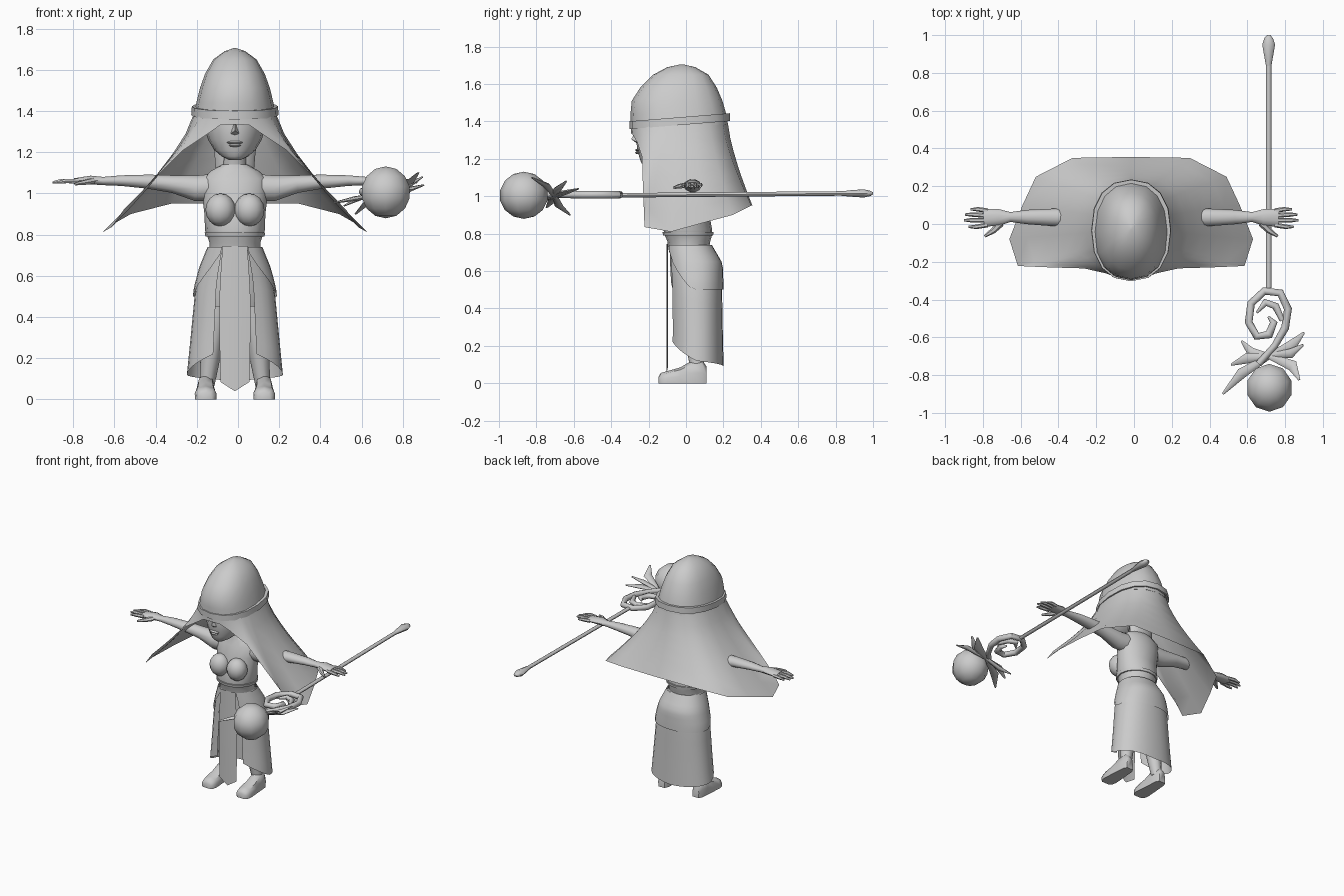
import bpy, bmesh, math
from mathutils import Vector

C = -0.015  # body centre line
grey = bpy.data.materials.new("plain grey")
grey.diffuse_color = (0.6, 0.6, 0.6, 1)


def make(name, verts, faces):
    me = bpy.data.meshes.new(name)
    me.from_pydata([tuple(v) for v in verts], [], faces)
    bm = bmesh.new()
    bm.from_mesh(me)
    bmesh.ops.remove_doubles(bm, verts=bm.verts, dist=0.0005)
    bmesh.ops.recalc_face_normals(bm, faces=bm.faces)
    bm.to_mesh(me)
    bm.free()
    ob = bpy.data.objects.new(name, me)
    me.materials.append(grey)
    bpy.context.collection.objects.link(ob)
    return ob


def loft(name, rings, closed=True, caps=True):
    n = len(rings[0])
    verts = [p for r in rings for p in r]
    faces = []
    for i in range(len(rings) - 1):
        for j in range(n if closed else n - 1):
            k = (j + 1) % n
            faces.append((i * n + j, i * n + k, (i + 1) * n + k, (i + 1) * n + j))
    if closed and caps:
        faces.append(tuple(range(n))[::-1])
        faces.append(tuple(range((len(rings) - 1) * n, len(rings) * n)))
    return make(name, verts, faces)


def power(v, e):
    return math.copysign(abs(v) ** e, v)


def oval(a, hx, y0, y1, e=1.0):
    """Point on an oval, angle measured from the front."""
    return (C + hx * power(math.sin(a), e),
            (y0 + y1) / 2 - (y1 - y0) / 2 * power(math.cos(a), e))


def body(name, rows, n=16, e=1.0, caps=True, tilt=0):
    """Stack of ovals; rows are (z, half width, front y, back y)."""
    rings = []
    for z, hx, y0, y1 in rows:
        ring = []
        for j in range(n):
            x, y = oval(math.tau * j / n, hx, y0, y1, e)
            ring.append((x, y, z + tilt * y))
        rings.append(ring)
    return loft(name, rings, True, caps)


def tube(name, pts, sizes, n=8):
    """Tapered tube along a path; sizes are (side radius, up radius)."""
    pts = [Vector(p) for p in pts]
    d = (pts[-1] - pts[0]).normalized()
    ref = Vector((0, 1, 0)) if abs(d.z) > 0.8 else Vector((0, 0, 1))
    rings = []
    for i, p in enumerate(pts):
        t = (pts[min(i + 1, len(pts) - 1)] - pts[max(i - 1, 0)]).normalized()
        side = t.cross(ref).normalized()
        up = side.cross(t)
        a, b = sizes[i] if i < len(sizes) else sizes[-1]
        rings.append([p + side * a * math.cos(math.tau * j / n)
                      + up * b * math.sin(math.tau * j / n) for j in range(n)])
    return loft(name, rings)


def ball(name, loc, size, seg=10, rings=6):
    bm = bmesh.new()
    bmesh.ops.create_uvsphere(bm, u_segments=seg, v_segments=rings, radius=1)
    for v in bm.verts:
        v.co = Vector([v.co[i] * size[i] + loc[i] for i in range(3)])
    out = make(name, [v.co.copy() for v in bm.verts],
               [tuple(v.index for v in f.verts) for f in bm.faces])
    bm.free()
    return out


# hood dome and tilted band
body("hood", [(1.38, .2, -.295, .225), (1.44, .187, -.297, .215), (1.51, .17, -.29, .195),
              (1.58, .145, -.245, .165), (1.65, .105, -.175, .12), (1.69, .05, -.1, .05),
              (1.705, .006, -.03, -.015)], e=.88, tilt=0)
body("hood_band", [(1.383, .2, -.295, .226), (1.383, .212, -.303, .236),
                   (1.425, .209, -.303, .234), (1.425, .18, -.29, .215)],
     e=.88, caps=False, tilt=.08)

# veil: columns run from the brow edge round to the back hem
hem = [(0, -.293, 1.335), (.07, -.287, 1.332), (.13, -.262, 1.29), (.25, -.235, 1.21),
       (.42, -.23, 1.04), (.54, -.225, .92), (.60, -.222, .835), (.645, -.08, .81),
       (.575, .1, .86), (.505, .25, .90), (.31, .35, .95), (0, .355, .95)]
angles = [0, .35, .7, .95, 1.1, 1.2, 1.3, 1.55, 1.85, 2.2, 2.65, math.pi]
rows = []
for i in range(7):
    t = i / 6
    half = []
    for (hx, hy, hz), a in zip(hem, angles):
        x, y = oval(a, .2, -.295, .225, .88)
        f = t ** (1.35 if hz < 1.2 else 1)
        half.append((x - C + (hx - x + C) * f, y + (hy - y) * f, 1.385 + (hz - 1.385) * t))
    left = [(C - x, y, z) for x, y, z in half[1:-1]][::-1]
    rows.append([(C + x, y, z) for x, y, z in half] + left)
loft("veil", rows, True, caps=False)

# head, nose, lips, hair and neck
body("head", [(1.163, .03, -.225, -.17), (1.18, .065, -.24, -.1), (1.21, .1, -.25, 0),
              (1.26, .13, -.262, .08), (1.32, .148, -.268, .14), (1.42, .15, -.255, .15)])
make("nose", [(C - .02, -.262, 1.29), (C + .02, -.262, 1.29), (C, -.293, 1.305),
              (C, -.262, 1.36), (C, -.262, 1.282)],
     [(0, 4, 2), (4, 1, 2), (1, 3, 2), (3, 0, 2)])
for z, w in ((1.247, .04), (1.233, .03)):
    ball("lip", (C, -.258, z), (w, .014, .008), 8, 4)
body("hair", [(1.08, .09, .02, .09), (1.2, .1, 0, .1), (1.34, .13, 0, .13)], 12)
body("neck", [(1.08, .075, -.03, .08), (1.14, .055, -.04, .06), (1.25, .05, -.07, .06)], 12)

# torso and bust
body("torso", [(.7, .125, -.09, .12), (.76, .123, -.1, .13), (.795, .135, -.115, .14),
               (.82, .145, -.12, .14), (.9, .148, -.1, .125), (1.0, .16, -.085, .13),
               (1.07, .16, -.06, .12), (1.11, .115, -.045, .1), (1.14, .06, -.04, .07)])
body("waist_band", [(.79, .13, -.11, .135), (.79, .143, -.122, .145),
                    (.81, .147, -.126, .148), (.81, .13, -.11, .135)], caps=False)
for s in (-1, 1):
    ball("bust", (C + s * .07, -.09, .92), (.073, .07, .08), 12, 8)

# hips
body("hips", [(.74, .122, -.088, .127), (.64, .16, -.085, .182), (.54, .18, -.08, .185),
              (.45, .165, -.06, .17)])

# wrapped skirt and shorter overskirt, open at the front
shape = [(.74, .125, -.095, .13), (.64, .166, -.092, .188), (.54, .192, -.085, .192),
         (.3, .215, -.083, .196), (.09, .236, -.085, .201)]


def cloth(name, grow, bottom):
    cols = [.45 + (math.tau - .9) * j / 24 for j in range(25)]
    rings = []
    for i in range(9):
        ring = []
        for a in cols:
            z = .74 + (bottom(min(a, math.tau - a)) - .74) * i / 8
            k = next(k for k in range(4) if z >= shape[k + 1][0] - 1e-6)
            p, q = shape[k], shape[k + 1]
            f = (p[0] - z) / (p[0] - q[0])
            hx, y0, y1 = [p[m] + (q[m] - p[m]) * f for m in (1, 2, 3)]
            x, y = oval(a, hx + grow, y0 - grow, y1 + grow, .9)
            ring.append((x, y, z))
        rings.append(ring)
    loft(name, rings, False)


cloth("skirt", 0, lambda a: .22 - .1 * min(1, (a - .45) / 1.1) - .03 * max(0, a - 1.55) / 1.6)
cloth("overskirt", .008, lambda a: .71 - .21 * min(1, (a - .45) / 1.0) ** .8)

# hanging front panel
panel = []
for z, w, dip in ((.745, .06, 0), (.6, .07, 0), (.5, .075, 0), (.3, .075, 0), (.085, .07, .045)):
    panel.append([(C + w * u, -.097 - .006 * (1 - u * u), z - dip * (1 - abs(u)))
                  for u in (-1, -.5, 0, .5, 1)])
loft("front_panel", panel, False)

for s in (-1, 1):
    # arm and palm
    tube("arm", [(C + s * x, y, z) for x, y, z in (
        (.08, .03, 1.03), (.19, .03, 1.025), (.3, .035, 1.045), (.42, .035, 1.057),
        (.55, .037, 1.062), (.64, .037, 1.06), (.70, .035, 1.065), (.78, .033, 1.06))],
        [(.06, .07), (.06, .065), (.05, .045), (.046, .036), (.038, .027),
         (.026, .021), (.044, .022), (.047, .014)], 10)
    # fingers and thumb
    for y, tip, ty in ((.07, .85, .078), (.045, .88, .05), (.02, .885, .02), (-.005, .86, -.015)):
        tube("finger", [(C + s * .76, y, 1.06), (C + s * (tip - .04), ty, 1.06),
                        (C + s * tip, ty, 1.053)],
             [(.013, .013), (.012, .012), (.006, .006)], 6)
    tube("thumb", [(C + s * .69, .005, 1.06), (C + s * .73, -.035, 1.053),
                   (C + s * .775, -.065, 1.045)], [(.02, .016), (.016, .013), (.007, .007)], 6)
    # leg and foot
    tube("leg", [(C + s * x, y, z) for x, y, z in (
        (.085, .05, .56), (.09, .045, .42), (.105, .035, .3), (.12, .05, .2), (.135, .06, .07))],
        [(.08, .09), (.07, .075), (.05, .052), (.048, .05), (.036, .038)], 10)
    foot = []
    for y, w, h in ((.11, .025, .09), (.085, .038, .125), (.03, .042, .12), (-.03, .047, .085),
                    (-.1, .052, .065), (-.135, .045, .055), (-.147, .03, .035)):
        foot.append([(C + s * .142 + w * u, y, h * v) for u, v in (
            (-1, 0), (1, 0), (1.02, .45), (.75, .85), (0, 1), (-.75, .85), (-1.02, .45))])
    loft("foot", foot)

# staff rod with bud at the tail
X = .713
tube("staff_rod", [(X, -.34, 1.005), (X, .85, 1.015)], [(.014, .012)])
tube("staff_bud", [(X, .83, 1.014), (X, .88, 1.015), (X, .95, 1.015), (X, .985, 1.015),
                   (X, 1.0, 1.015)],
     [(.013, .012), (.022, .017), (.034, .022), (.022, .014), (.008, .006)])

# scroll at the staff head
scroll = [(.66, -.74), (.745, -.645), (.80, -.55), (.815, -.45), (.775, -.365), (.69, -.355),
          (.62, -.42), (.607, -.52), (.65, -.595), (.715, -.585), (.74, -.52), (.71, -.49)]
tube("staff_scroll", [(x, y, 1.008) for x, y in scroll],
     [(.018, .018)] * 2 + [(.021, .021)] * 7 + [(.024, .02), (.02, .018), (.006, .006)])
tube("staff_curl", [(x, y, 1.008) for x, y in ((.65, -.47), (.695, -.415), (.75, -.435),
                                               (.785, -.51))],
     [(.006, .006), (.02, .016), (.02, .016), (.014, .014)])

# leaves around the orb
for tip, mid, w in (((.47, -.90, .955), (.57, -.79, .975), .028),
                    ((.515, -.745, .94), (.60, -.71, .98), .028),
                    ((.57, -.62, .90), (.62, -.68, .95), .026),
                    ((.90, -.575, 1.04), (.83, -.65, 1.02), .032),
                    ((.895, -.64, 1.08), (.83, -.685, 1.04), .025),
                    ((.875, -.825, 1.10), (.84, -.75, 1.06), .03)):
    tube("leaf", [(.715, -.70, 1.0), mid, tip], [(.015, .01), (w, .012), (.006, .004)], 6)

# orb
ball("orb", (.717, -.867, 1.005), (.125, .13, .126), 10, 7)

# soft shading with crisp edges
for ob in bpy.context.scene.objects:
    ob.select_set(True)
    bpy.context.view_layer.objects.active = ob
bpy.ops.object.shade_smooth_by_angle(angle=math.radians(50))
